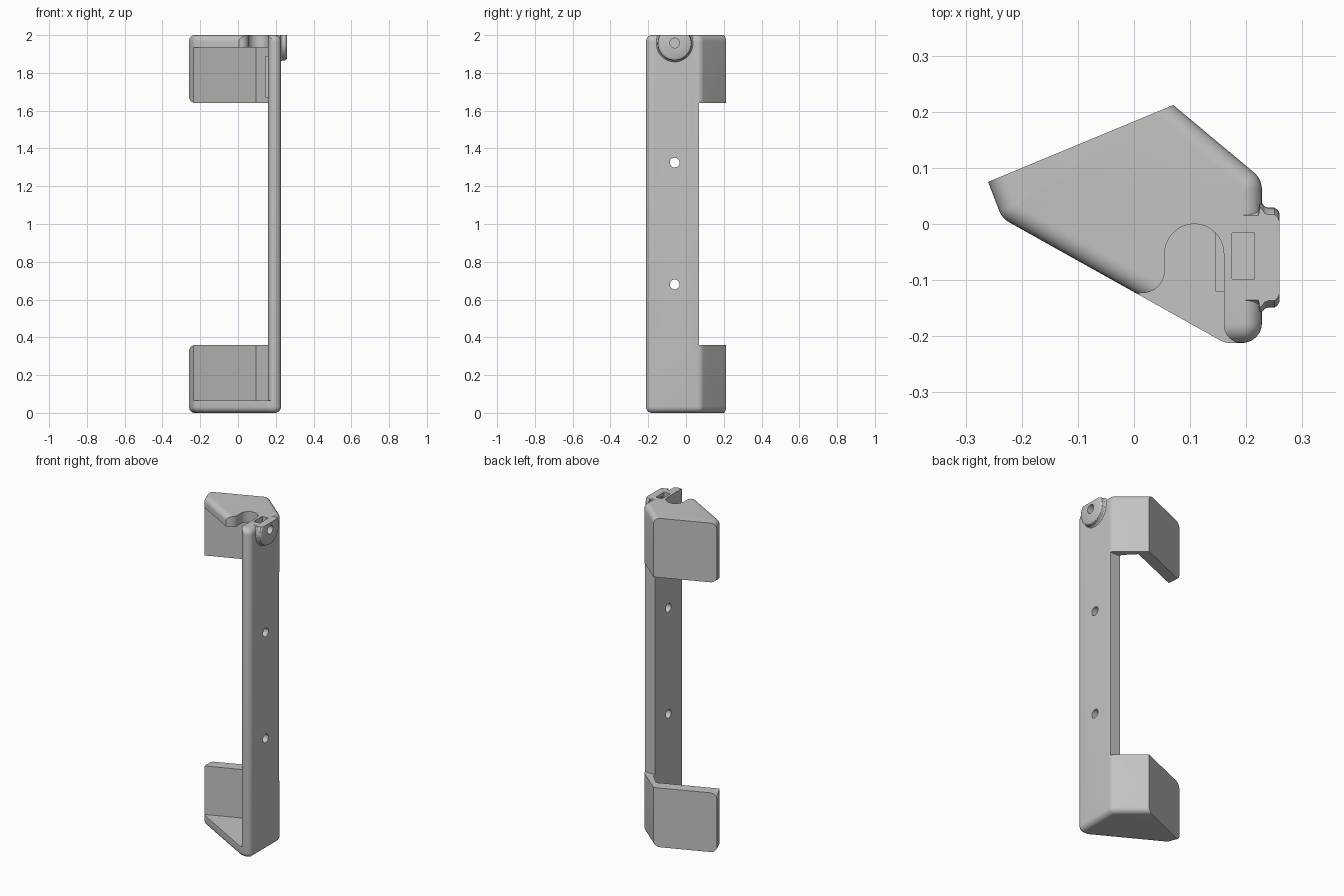
import bpy, bmesh
from math import sin, cos, radians, tau
from mathutils import Vector

cube = bpy.data.objects.get("Cube")
if cube:
    bpy.data.objects.remove(cube, do_unlink=True)

grey = bpy.data.materials.new("light_grey")
grey.use_nodes = True
grey.diffuse_color = (0.55, 0.55, 0.55, 1)
grey.node_tree.nodes["Principled BSDF"].inputs["Base Color"].default_value = grey.diffuse_color


def arc(cx, cy, r, start, end, steps=10):
    angles = [radians(start + (end - start) * i / steps) for i in range(steps + 1)]
    return [(cx + r * cos(a), cy + r * sin(a)) for a in angles]


def make_object(name, bm):
    bmesh.ops.recalc_face_normals(bm, faces=bm.faces[:])
    mesh = bpy.data.meshes.new(name)
    bm.to_mesh(mesh)
    bm.free()
    mesh.materials.append(grey)
    obj = bpy.data.objects.new(name, mesh)
    bpy.context.scene.collection.objects.link(obj)
    return obj


def loft(rings):
    """Skin a stack of equal-length point rings and close both ends."""
    bm = bmesh.new()
    rings = [[bm.verts.new(p) for p in ring] for ring in rings]
    for a, b in zip(rings, rings[1:]):
        for i in range(len(a)):
            j = (i + 1) % len(a)
            bm.faces.new((a[i], a[j], b[j], b[i]))
    bm.faces.new(rings[0])
    bm.faces.new(rings[-1])
    return bm


def prism(points, low, high):
    return loft([[(x, y, z) for x, y in points] for z in (low, high)])


def prism_y(points, low, high):
    return loft([[(x, y, z) for x, z in points] for y in (low, high)])


def box(x0, x1, y0, y1, z0, z1):
    return prism([(x0, y0), (x1, y0), (x1, y1), (x0, y1)], z0, z1)


def lathe_x(profile, y, z, steps=48):
    angles = [tau * i / steps for i in range(steps)]
    return loft([[(x, y + r * cos(a), z + r * sin(a)) for a in angles] for x, r in profile])


def combine(target, bm, operation="DIFFERENCE"):
    tool = make_object("tool", bm)
    tool.hide_render = True
    mod = target.modifiers.new("cut", "BOOLEAN")
    mod.operation, mod.solver, mod.object = operation, "EXACT", tool
    bpy.context.view_layer.objects.active = target
    bpy.ops.object.modifier_apply(modifier=mod.name)
    bpy.data.objects.remove(tool, do_unlink=True)


# Outer outline: corners with fillet radii, the last side is the flat back plane
CORNERS = [(-0.26, 0.075, 0), (-0.235, 0.01, 0.04), (0.162, -0.212, 0.04),
           (0.228, -0.212, 0.035), (0.228, 0.08, 0.04), (0.07, 0.212, 0)]
ROUND = 0.033


def outline(inset, steps=6):
    """Outline moved inwards on every side but the back, with filleted corners."""
    pts = [Vector(c[:2]) for c in CORNERS]
    count = len(pts)
    normals = []
    for i in range(count):
        d = (pts[(i + 1) % count] - pts[i]).normalized()
        normals.append(Vector((-d.y, d.x)))
    ring = []
    for i, p in enumerate(pts):
        n0, n1, radius = normals[i - 1], normals[i], CORNERS[i][2]
        d0 = radius or (0 if i == 0 else inset)
        d1 = radius or (0 if i == count - 1 else inset)
        det = n0.x * n1.y - n0.y * n1.x
        centre = p + Vector((d0 * n1.y - d1 * n0.y, n0.x * d1 - n1.x * d0)) / det
        if radius:
            ring += [centre - n0.lerp(n1, k / steps).normalized() * (radius - inset)
                     for k in range(steps + 1)]
        else:
            ring.append(centre)
    return ring


# Body with rounded top and bottom rims
rim = [(ROUND * (1 - sin(radians(a))), ROUND * (1 - cos(radians(a)))) for a in range(0, 91, 15)]
layers = rim + [(inset, 2 - z) for inset, z in reversed(rim)]
body = make_object("bracket_body", loft([[(p.x, p.y, z) for p in outline(inset)]
                                         for inset, z in layers]))

# Hollow interior, open to the front, leaving a round front edge on the plate
plate_edge = arc(0.194, -0.179, 0.034, 180, 270)
combine(body, prism([(-0.4, -0.053), (0.095, 0.151), (0.16, 0.085)] + plate_edge
                    + [(0.194, -0.5), (-0.4, -0.5)], 0.065, 1.935))

# Gap between the two end hooks, with rounded free corners
low = [(-0.5, 0.31), (-0.265, 0.31)] + arc(-0.225, 0.325, 0.035, 180, 90, 6)
high = [(x, 2 - z) for x, z in reversed(low)]
combine(body, prism_y(low + [(0.15, 0.36), (0.15, 1.64)] + high, -0.8, 0.8))
combine(body, box(0.1, 0.4, 0.07, 0.5, 0.36, 1.64))

# Keyhole notch in the top cap
combine(body, prism(arc(0.1075, -0.0525, 0.0525, 0, 180, 20) + arc(0.015, -0.083, 0.04, 0, -90)
                    + [(0, -0.125), (0, -0.5), (0.194, -0.5)] + plate_edge[::-1], 1.85, 2.2))

# Round screw boss on the outside, flat at the top
bm = lathe_x([(0.19, 0.088), (0.222, 0.088), (0.224, 0.1), (0.229, 0.096), (0.233, 0.091),
              (0.239, 0.089), (0.25, 0.089), (0.256, 0.085), (0.259, 0.079)], -0.06, 1.955)
cut = bmesh.ops.bisect_plane(bm, geom=bm.verts[:] + bm.edges[:] + bm.faces[:],
                             plane_co=(0, 0, 2), plane_no=(0, 0, 1), clear_outer=True)
bmesh.ops.holes_fill(bm, edges=[e for e in bm.edges if e.is_boundary], sides=0)
combine(body, bm, "UNION")

# Raised pad on the inside of the plate
combine(body, box(0.145, 0.17, -0.12, 0.01, 1.67, 1.89), "UNION")

# Nut slot, blind screw hole and two mounting holes
combine(body, box(0.175, 0.215, -0.098, -0.016, 1.88, 2.2))
combine(body, lathe_x([(0.195, 0.026), (0.4, 0.026)], -0.06, 1.958, 24))
for z in (0.68, 1.325):
    combine(body, lathe_x([(0.1, 0.026), (0.4, 0.026)], -0.06, z, 24))

bpy.ops.object.select_all(action="DESELECT")
body.select_set(True)
bpy.context.view_layer.objects.active = body
bpy.ops.object.shade_smooth_by_angle(angle=radians(30))
